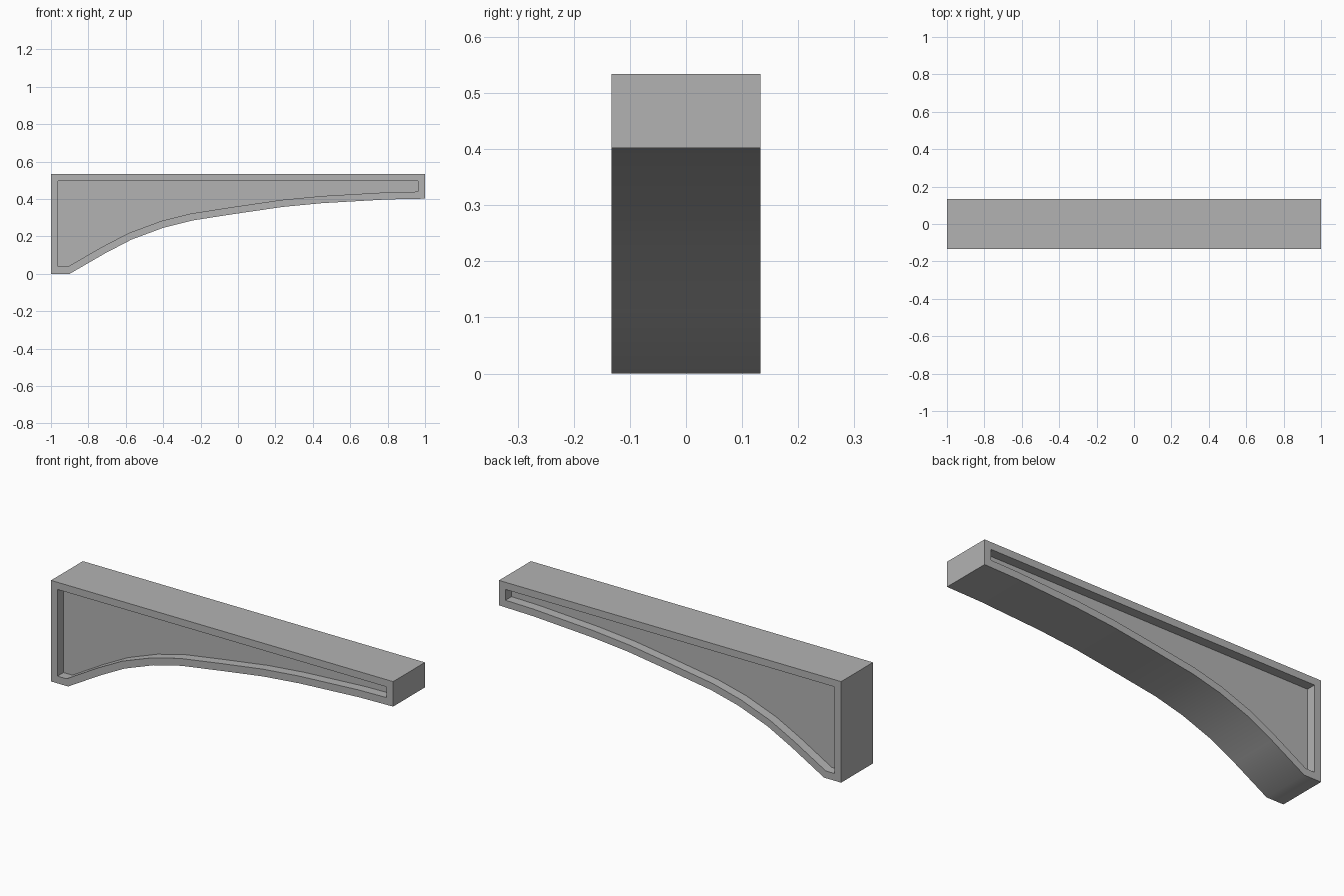
import bpy, bmesh, math
from mathutils import Vector

cube = bpy.data.objects.get("Cube")
if cube:
    bpy.data.objects.remove(cube, do_unlink=True)

HALF_DEPTH = 0.133
TOP = 0.534
RIM = 0.038
RECESS = 0.05

# Plain stone colour
stone = bpy.data.materials.new("grey_stone")
stone.use_nodes = True
colour = (0.45, 0.45, 0.45, 1)
stone.diffuse_color = colour
stone.node_tree.nodes["Principled BSDF"].inputs["Base Color"].default_value = colour

# Side profile: foot, arched underside, square top
arch = [(-0.9, 0), (-0.71, 0.11), (-0.57, 0.183), (-0.4, 0.246), (-0.24, 0.286),
        (0, 0.323), (0.24, 0.358), (0.45, 0.378), (0.8, 0.398), (1, 0.402)]
profile = [(-1, 0)] + arch + [(1, TOP), (-1, TOP)]

# Extrude the profile through the depth
bm = bmesh.new()
front = bm.faces.new([bm.verts.new((x, -HALF_DEPTH, z)) for x, z in profile])
ext = bmesh.ops.extrude_face_region(bm, geom=[front], use_keep_orig=True)
moved = [g for g in ext["geom"] if isinstance(g, bmesh.types.BMVert)]
bmesh.ops.translate(bm, verts=moved, vec=(0, 2 * HALF_DEPTH, 0))
bmesh.ops.recalc_face_normals(bm, faces=bm.faces)

# Sink a framed panel into the front and back
for panel in [f for f in bm.faces if abs(f.normal.y) > 0.9]:
    inward = Vector((0, -math.copysign(RECESS, panel.normal.y), 0))
    bmesh.ops.inset_region(bm, faces=[panel], thickness=RIM, use_even_offset=True)
    ext = bmesh.ops.extrude_face_region(bm, geom=[panel])
    moved = [g for g in ext["geom"] if isinstance(g, bmesh.types.BMVert)]
    bmesh.ops.translate(bm, verts=moved, vec=inward)
    if panel.is_valid:
        bmesh.ops.delete(bm, geom=[panel], context="FACES_ONLY")
bmesh.ops.recalc_face_normals(bm, faces=bm.faces)

mesh = bpy.data.meshes.new("arch_bracket")
bm.to_mesh(mesh)
bm.free()
mesh.materials.append(stone)
bracket = bpy.data.objects.new("arch_bracket", mesh)
bpy.context.collection.objects.link(bracket)

# Smooth arch, crisp corners
bpy.ops.object.select_all(action="DESELECT")
bracket.select_set(True)
bpy.context.view_layer.objects.active = bracket
bpy.ops.object.shade_smooth_by_angle(angle=math.radians(35))
